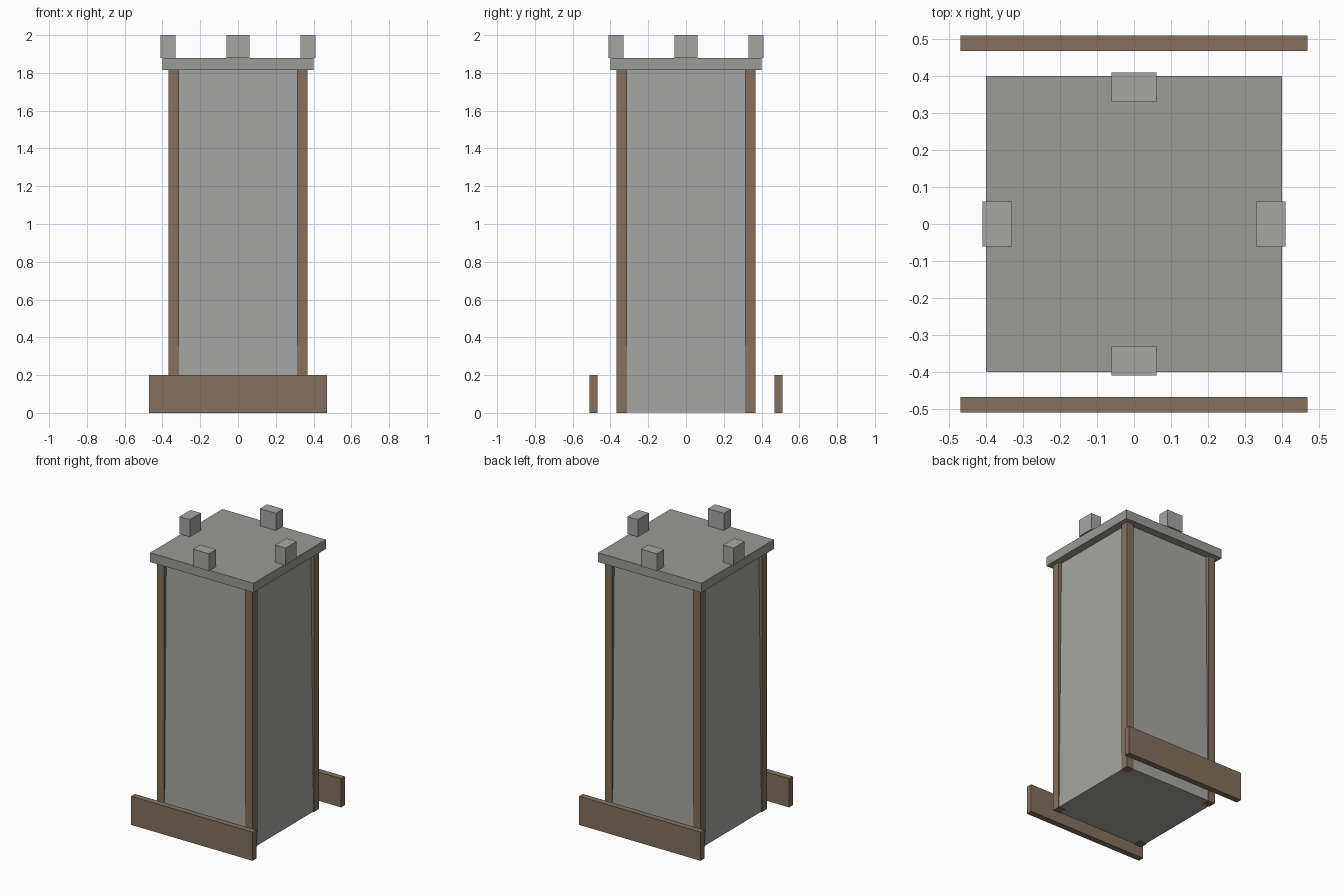
import bpy, bmesh

if "Cube" in bpy.data.objects:
    bpy.data.objects.remove(bpy.data.objects["Cube"])


def material(name, r, g, b):
    mat = bpy.data.materials.new(name)
    mat.diffuse_color = (r, g, b, 1)
    mat.use_nodes = True
    mat.node_tree.nodes["Principled BSDF"].inputs["Base Color"].default_value = mat.diffuse_color
    return mat


wood = material("wood", 0.23, 0.165, 0.112)
stone = material("stone", 0.38, 0.38, 0.365)
dark_stone = material("dark_stone", 0.325, 0.325, 0.305)


def box(name, x, y, z, mat, top_scale=1.0):
    """Box from (min, max) ranges, with an optional taper of the top face."""
    bm = bmesh.new()
    bmesh.ops.create_cube(bm, size=1)
    for v in bm.verts:
        s = top_scale if v.co.z > 0 else 1.0
        v.co.x = (x[0] + x[1]) / 2 + v.co.x * (x[1] - x[0]) * s
        v.co.y = (y[0] + y[1]) / 2 + v.co.y * (y[1] - y[0]) * s
        v.co.z = z[0] if v.co.z < 0 else z[1]
    mesh = bpy.data.meshes.new(name)
    bm.to_mesh(mesh)
    bm.free()
    mesh.materials.append(mat)
    obj = bpy.data.objects.new(name, mesh)
    bpy.context.collection.objects.link(obj)
    return obj


def centred(c, size):
    return (c - size / 2, c + size / 2)


# Slightly tapered tower body and overhanging top slab
box("tower_body", (-0.365, 0.365), (-0.365, 0.365), (0.002, 1.815), stone, top_scale=0.945)
box("top_slab", (-0.4, 0.4), (-0.4, 0.4), (1.815, 1.88), dark_stone)

# Timber corner posts
for sx, side in ((-1, "left"), (1, "right")):
    for sy, end in ((-1, "front"), (1, "back")):
        box(f"{end}_{side}_post", centred(sx * 0.341, 0.056),
            centred(sy * 0.341, 0.056), (0, 1.815), wood)

# Battlement blocks at the middle of each edge, and base planks front and back
for s, end, side in ((-1, "front", "left"), (1, "back", "right")):
    box(f"{end}_battlement", centred(0, 0.123), centred(s * 0.37, 0.08), (1.88, 2.0), stone)
    box(f"{side}_battlement", centred(s * 0.37, 0.08), centred(0, 0.123), (1.88, 2.0), stone)
    box(f"{end}_base_plank", centred(0, 0.94), centred(s * 0.489, 0.042), (0, 0.2), wood)
